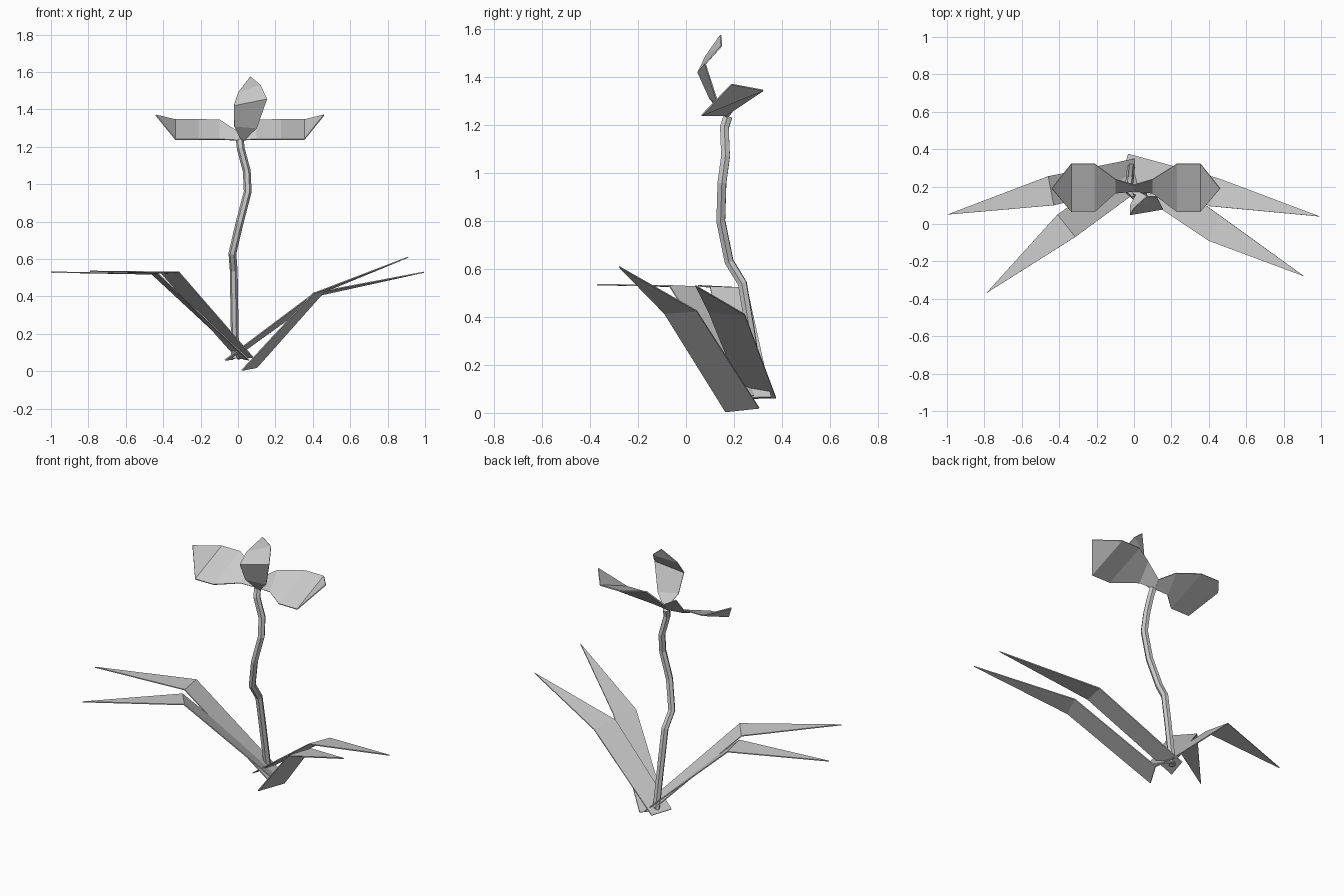
import bpy

cube = bpy.data.objects.get("Cube")
if cube:
    bpy.data.objects.remove(cube, do_unlink=True)

grey = bpy.data.materials.new("plain grey")
grey.use_nodes = True
grey.diffuse_color = (0.6, 0.6, 0.6, 1)
grey.node_tree.nodes["Principled BSDF"].inputs["Base Color"].default_value = (0.6, 0.6, 0.6, 1)


def blade(name, rows, thickness=0.006):
    """Thin sheet lofted through rows of one (pointed) or two points."""
    verts, ids, faces = [], [], []
    for row in rows:
        ids.append(list(range(len(verts), len(verts) + len(row))))
        verts += row
    for a, b in zip(ids, ids[1:]):
        faces.append(a + b[::-1])
    mesh = bpy.data.meshes.new(name)
    mesh.from_pydata(verts, [], faces)
    mesh.materials.append(grey)
    obj = bpy.data.objects.new(name, mesh)
    bpy.context.collection.objects.link(obj)
    mod = obj.modifiers.new("thickness", "SOLIDIFY")
    mod.thickness = thickness
    mod.offset = 0
    return obj


# Leaves: base pair, bend pair, tip
blade("left_front_leaf", [[(0.02, 0.165, 0.005), (0.10, 0.305, 0.02)],
                          [(0.40, -0.09, 0.415), (0.46, 0.045, 0.425)],
                          [(0.91, -0.28, 0.61)]])
blade("left_back_leaf", [[(-0.07, 0.24, 0.06), (-0.03, 0.375, 0.063)],
                         [(0.41, 0.095, 0.42), (0.45, 0.245, 0.41)],
                         [(0.995, 0.04, 0.53)]])
blade("right_front_leaf", [[(0.08, 0.22, 0.075), (0.0, 0.34, 0.065)],
                           [(-0.315, -0.07, 0.53), (-0.41, 0.05, 0.525)],
                           [(-0.79, -0.37, 0.535)]])
blade("right_back_leaf", [[(0.06, 0.21, 0.06), (0.03, 0.355, 0.065)],
                          [(-0.43, 0.10, 0.525), (-0.46, 0.255, 0.52)],
                          [(-1.0, 0.05, 0.53)]])

# Stem: six-sided tube along a bent path
path = [(-0.015, 0.31, 0.07), (-0.02, 0.265, 0.36), (-0.023, 0.235, 0.54),
        (-0.03, 0.18, 0.63), (0.01, 0.145, 0.80), (0.052, 0.15, 0.96),
        (0.047, 0.165, 1.07), (0.015, 0.16, 1.19), (0.01, 0.175, 1.235)]
curve = bpy.data.curves.new("stem", "CURVE")
curve.dimensions = "3D"
curve.bevel_depth = 0.021
curve.bevel_resolution = 1
curve.use_fill_caps = True
spline = curve.splines.new("POLY")
spline.points.add(len(path) - 1)
for point, co in zip(spline.points, path):
    point.co = (*co, 1)
spline.use_smooth = False
curve.materials.append(grey)
stem = bpy.data.objects.new("stem", curve)
bpy.context.collection.objects.link(stem)

# Side petals: twisted neck, broad panel, raised tip
for name, side, shift in (("left_petal", 1, 0.02), ("right_petal", -1, 0)):
    def row(x, front, back, low, high):
        return [(side * x, front, low), (side * x, back, high)]
    blade(name, [row(0.0, 0.175, 0.21, 1.235, 1.28),
                 row(0.10, 0.165, 0.24, 1.24, 1.345),
                 row(0.21 + shift, 0.065, 0.322, 1.24, 1.345),
                 row(0.335 + shift, 0.065, 0.322, 1.24, 1.345),
                 [(side * (0.44 + shift), 0.19, 1.37)]])

# Upright petal: leans forward, then folds back to the tip
blade("upright_petal", [[(0.02, 0.175, 1.225)],
                        [(-0.02, 0.10, 1.31), (0.10, 0.13, 1.30)],
                        [(-0.022, 0.05, 1.42), (0.155, 0.08, 1.455)],
                        [(0.0, 0.085, 1.49), (0.12, 0.148, 1.53)],
                        [(0.065, 0.145, 1.575)]])
